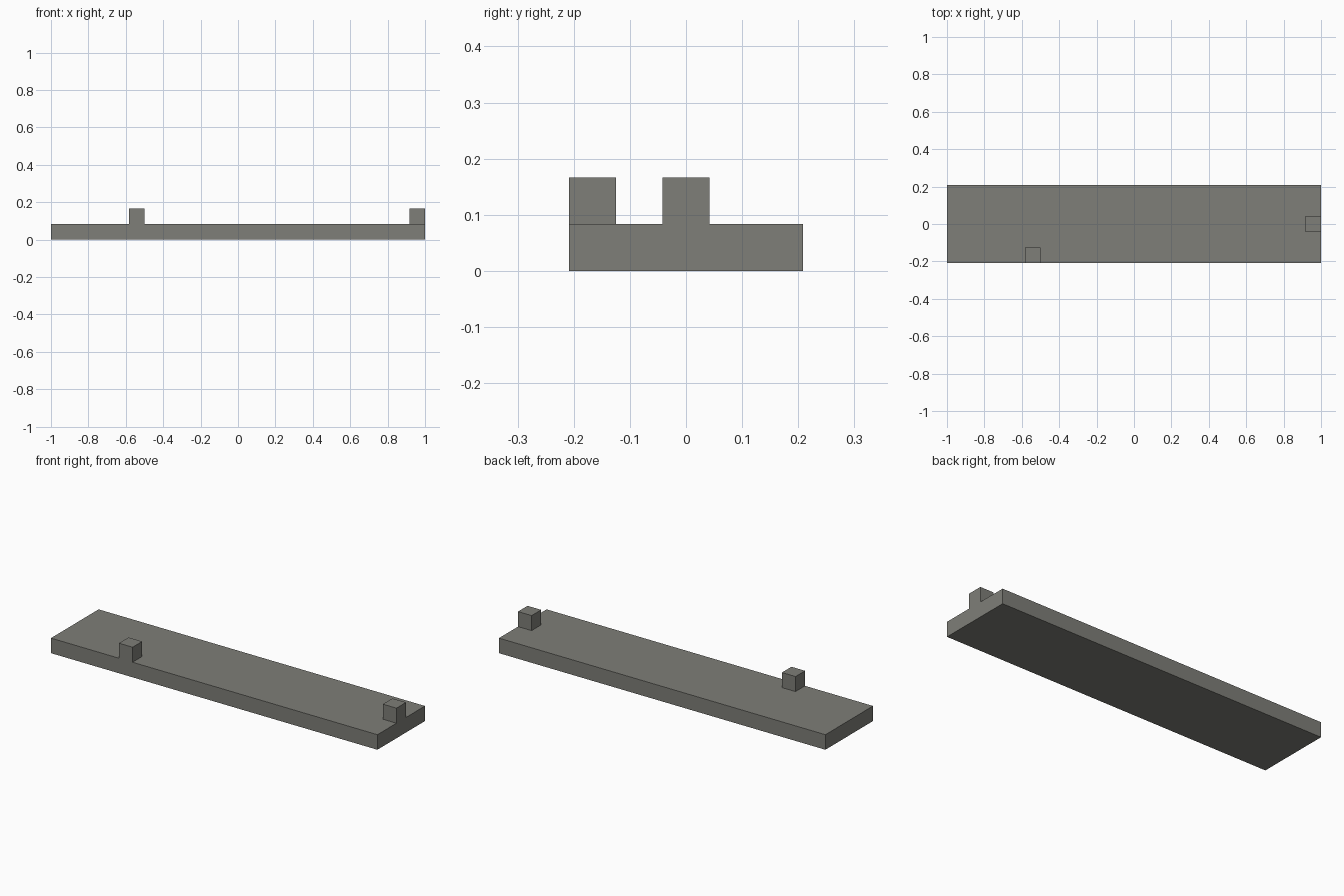
import bpy
import bmesh
from mathutils import Matrix, Vector

default = bpy.data.objects.get("Cube")
if default:
    bpy.data.objects.remove(default, do_unlink=True)

UNIT = 1 / 12                 # edge of one block
LENGTH, WIDTH = 24, 5         # slab size in blocks
STUDS = [(-6.5, -2), (11.5, 0)]   # block centres, in blocks


def make_material(name, rgb):
    mat = bpy.data.materials.new(name)
    mat.use_nodes = True
    colour = (*rgb, 1)
    mat.diffuse_color = colour
    mat.node_tree.nodes["Principled BSDF"].inputs["Base Color"].default_value = colour
    return mat


# Slab, one block thick
bm = bmesh.new()
bmesh.ops.create_cube(
    bm, size=1,
    matrix=Matrix.Translation((0, 0, 0.5)) @ Matrix.Diagonal((LENGTH, WIDTH, 1, 1)))


def cut(axis, position):
    point, normal = Vector(), Vector()
    point[axis], normal[axis] = position, 1
    bmesh.ops.bisect_plane(bm, geom=bm.verts[:] + bm.edges[:] + bm.faces[:],
                           dist=1e-5, plane_co=point, plane_no=normal)


# Outline each block on the slab
for centre in STUDS:
    for axis in (0, 1):
        for side in (-0.5, 0.5):
            cut(axis, centre[axis] + side)

# Raise the blocks out of the top face
for x, y in STUDS:
    bm.normal_update()
    spot = Vector((x, y, 1))
    top = min(bm.faces, key=lambda f: (f.calc_center_median() - spot).length)
    raised = bmesh.ops.extrude_discrete_faces(bm, faces=[top])["faces"][0]
    bmesh.ops.translate(bm, verts=raised.verts[:], vec=(0, 0, 1))

# Merge flush faces and scale to size
bmesh.ops.recalc_face_normals(bm, faces=bm.faces[:])
bmesh.ops.dissolve_limit(bm, angle_limit=0.01, verts=bm.verts[:], edges=bm.edges[:])
bmesh.ops.scale(bm, vec=(UNIT, UNIT, UNIT), verts=bm.verts[:])

mesh = bpy.data.meshes.new("slab_with_blocks")
bm.to_mesh(mesh)
bm.free()
mesh.materials.append(make_material("stone_grey", (0.21, 0.21, 0.188)))
slab = bpy.data.objects.new("slab_with_blocks", mesh)
bpy.context.collection.objects.link(slab)
